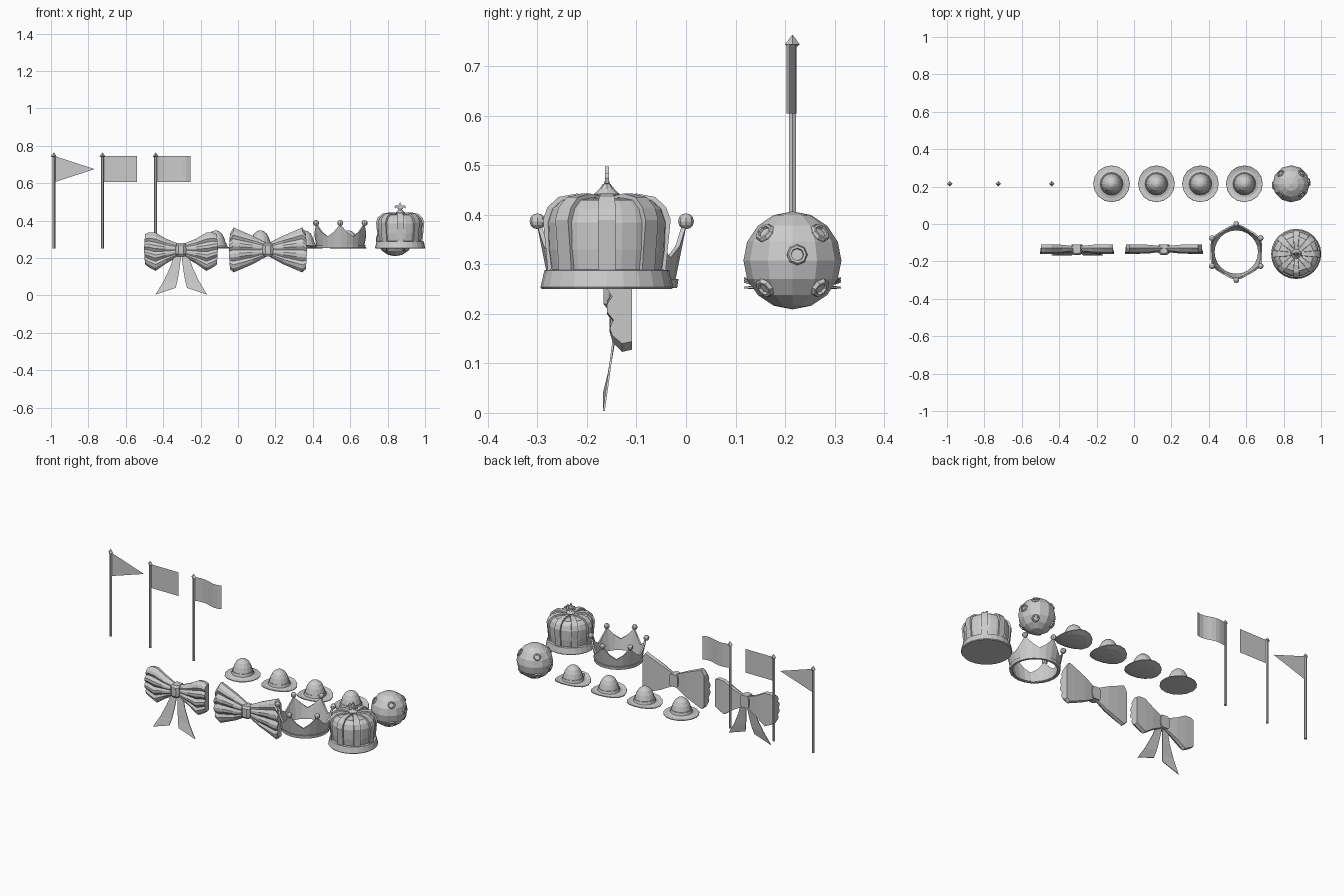
import bpy, bmesh, math
from mathutils import Vector
from math import sin, cos, pi, tau

if "Cube" in bpy.data.objects:
    bpy.data.objects.remove(bpy.data.objects["Cube"])


def mesh(name, verts, faces):
    me = bpy.data.meshes.new(name)
    me.from_pydata(verts, [], faces)
    bm = bmesh.new()
    bm.from_mesh(me)
    bmesh.ops.recalc_face_normals(bm, faces=bm.faces)
    bm.to_mesh(me)
    bm.free()
    ob = bpy.data.objects.new(name, me)
    bpy.context.collection.objects.link(ob)
    return ob


def loft(name, rings, cap=True):
    n = len(rings[0])
    verts = [p for r in rings for p in r]
    faces = [(i*n+j, i*n+(j+1) % n, (i+1)*n+(j+1) % n, (i+1)*n+j)
             for i in range(len(rings)-1) for j in range(n)]
    if cap:
        faces += [tuple(range(n)), tuple(range(len(verts)-n, len(verts)))]
    return mesh(name, verts, faces)


def lathe(name, profile, n, x, y, lift=0, rmax=1, phase=0):
    rings = []
    for r, z in profile:
        ring = []
        for k in range(n):
            a = tau*k/n + phase
            ring.append((x+r*cos(a), y+r*sin(a), z+lift*(r/rmax)**3*sin(a)**2))
        rings.append(ring)
    return loft(name, rings)


def ball(name, loc, r, seg=8, rings=6):
    bpy.ops.mesh.primitive_uv_sphere_add(segments=seg, ring_count=rings, radius=r, location=loc)
    bpy.context.object.name = name


# Flags: pole, finial and cloth
def flag(name, x, length, pennant=False, wave=0):
    y = 0.215
    lathe(name+"_pole", [(0.008, 0.25), (0.008, 0.745)], 6, x, y)
    lathe(name+"_finial", [(0.006, 0.738), (0.015, 0.744), (0.001, 0.763)], 4, x, y)
    n = 8 if wave else 1
    verts = []
    for i in range(n+1):
        t = i/n
        h = 0.07*(1-t)+0.001 if pennant else 0.07
        yy = y - wave*sin(t*tau*0.95)*(0.4+0.6*t)
        verts += [(x+length*t, yy, 0.675-h), (x+length*t, yy, 0.675+h)]
    mesh(name+"_cloth", verts, [(2*i, 2*i+2, 2*i+3, 2*i+1) for i in range(n)])


flag("pennant_flag", -0.985, 0.215, pennant=True)
flag("plain_flag", -0.725, 0.185)
flag("waving_flag", -0.44, 0.185, wave=-0.015)

# Brimmed hats with bands
for i, x in enumerate((-0.12, 0.12, 0.355, 0.59)):
    lift = (0, 0.012, 0.016, 0.02)[i]
    lathe(f"hat_{i+1}", [(0.03, 0.25), (0.07, 0.25), (0.098, 0.251), (0.097, 0.255),
                         (0.075, 0.257), (0.058, 0.263), (0.053, 0.285), (0.046, 0.308),
                         (0.034, 0.33), (0.018, 0.343), (0.004, 0.347)],
          16, x, 0.215, lift, 0.098)
    lathe(f"hat_band_{i+1}", [(0.056, 0.262), (0.061, 0.264), (0.057, 0.28), (0.05, 0.281)], 16, x, 0.215)
for s in (-1, 1):
    mesh("hat_ribbon", [(0.59, 0.158, 0.27), (0.59+s*0.03, 0.15, 0.28), (0.59+s*0.03, 0.15, 0.262)], [(0, 1, 2)])

# Studded ball
c = Vector((0.84, 0.215, 0.308))
ball("studded_ball", c, 0.099, 12, 8)
dirs = [(s, 0.1*s, 0.12*s) for s in (-1, 1)]
dirs += [(a, b, d) for a in (-1, 1) for b in (-1, 1) for d in (-1, 1)]
for d in dirs:
    d = Vector(d).normalized()
    ob = lathe("ball_stud", [(0.021, 0.088), (0.021, 0.097), (0.018, 0.102), (0.013, 0.102), (0.012, 0.096)], 8, 0, 0)
    ob.location = c
    ob.rotation_euler = d.to_track_quat('Z', 'Y').to_euler()


# Bows: pleated lobes and knot
def bow(name, cx, sections):
    cz, n = 0.245, 12
    for s in (-1, 1):
        rings = []
        for dx, top, bot in sections:
            u = dx/0.2
            ring = []
            for j in range(n+1):
                v = j/n
                edge = abs(2*v-1)
                y = -0.148 - 0.012*min(1, u*2) + 0.02*edge**3 + (0.011*min(u*2, 1) if j % 3 == 0 else 0)
                ring.append((cx+s*(dx+0.006*(1-edge)*u), y, cz+bot+(top-bot)*v))
            back = -0.12 + 0.011*min(1, u*2)
            ring += [(cx+s*dx, back, cz+top*0.96), (cx+s*dx, back, cz+bot*0.96)]
            rings.append(ring)
        loft(name+"_lobe", rings)
    knot = []
    for dz, w in ((-0.036, 0.02), (-0.025, 0.027), (0, 0.029), (0.025, 0.027), (0.036, 0.02)):
        f = -0.167 if abs(dz) < 0.03 else -0.158
        knot.append([(cx-w, -0.11, cz+dz), (cx-w, f+0.012, cz+dz), (cx-w*0.5, f, cz+dz),
                     (cx+w*0.5, f, cz+dz), (cx+w, f+0.012, cz+dz), (cx+w, -0.11, cz+dz)])
    loft(name+"_knot", knot)


bow("ribbon_bow", -0.305, [(0, 0.025, -0.03), (0.08, 0.058, -0.075), (0.135, 0.09, -0.114),
                           (0.17, 0.092, -0.096), (0.192, 0.082, -0.08)])
bow("bow_tie", 0.16, [(0, 0.033, -0.033), (0.08, 0.073, -0.078), (0.15, 0.103, -0.108),
                      (0.183, 0.118, -0.122), (0.203, 0.085, -0.105)])

# Ribbon tails
for s in (-1, 1):
    rings = []
    for a, b, za, zb, y in ((0.0, 0.035, 0.225, 0.22, -0.135), (0.01, 0.06, 0.14, 0.15, -0.148),
                            (0.02, 0.095, 0.08, 0.075, -0.158), (0.03, 0.138, 0.04, 0.004, -0.168)):
        rings.append([(-0.303+s*a, y, za), (-0.303+s*b, y, zb),
                      (-0.303+s*b, y+0.004, zb), (-0.303+s*a, y+0.004, za)])
    loft("ribbon_tail", rings)

# Open crown: flared ring with six points and balls
cx, cy, n = 0.547, -0.15, 24
rows = [[], [], [], []]
for k in range(n):
    a = tau*k/n + pi/2
    t = (1, 0.5, 0.22, 0.5)[k % 4] if k % 4 else 1
    z = 0.295 + 0.085*t
    for row, (r, h) in zip(rows, ((0.116, 0.255), (0.126, 0.255),
                                  (0.126+0.2*(z-0.255), z), (0.117+0.2*(z-0.255), z))):
        row.append((cx+r*cos(a), cy+r*sin(a), h))
loft("open_crown", rows+[rows[0]], cap=False)
lathe_rim = [[(cx+r*cos(tau*k/n), cy+r*sin(tau*k/n), z) for k in range(n)]
             for r, z in ((0.12, 0.252), (0.132, 0.252), (0.135, 0.27), (0.12, 0.27), (0.12, 0.252))]
loft("open_crown_rim", lathe_rim, cap=False)
for k in range(6):
    a = tau*k/6 + pi/2
    ball("open_crown_ball", (cx+0.15*cos(a), cy+0.15*sin(a), 0.387), 0.016)

# Royal crown: band, puffed lining, eight arches
cx, cy = 0.867, -0.16
lathe("royal_crown_band", [(0.131, 0.25), (0.134, 0.254), (0.126, 0.288), (0.11, 0.29)], 24, cx, cy)
lathe("royal_crown_lining", [(0.112, 0.28), (0.119, 0.33), (0.121, 0.385), (0.112, 0.412),
                             (0.092, 0.43), (0.06, 0.434), (0.02, 0.43)], 24, cx, cy)
path = [(0.119, 0.285), (0.123, 0.33), (0.129, 0.39), (0.12, 0.415), (0.098, 0.436), (0.06, 0.443), (0.012, 0.436)]
for k in range(8):
    a = tau*k/8
    rd, td = Vector((cos(a), sin(a), 0)), Vector((-sin(a), cos(a), 0))
    rings = []
    for r, z in path:
        w = 0.006 + 0.012*min(1, r/0.12)
        o = Vector((cx, cy, z))
        rings.append([o+rd*(r-0.014)-td*w+Vector((0, 0, -0.008)), o+rd*r-td*w,
                      o+rd*r+td*w, o+rd*(r-0.014)+td*w+Vector((0, 0, -0.008))])
    loft("royal_crown_arch", rings)

# Lily finial on the royal crown
lathe("finial_base", [(0.022, 0.432), (0.026, 0.442), (0.015, 0.452), (0.008, 0.462)], 8, cx, cy)


def plate(name, pts, half):
    loft(name, [[(cx+x, cy+s*half, z) for x, z in pts] for s in (-1, 1)])


plate("finial_petal", [(-0.004, 0.455), (0.004, 0.455), (0.01, 0.478), (0, 0.498), (-0.01, 0.478)], 0.004)
plate("finial_bar", [(-0.014, 0.462), (0.014, 0.462), (0.014, 0.467), (-0.014, 0.467)], 0.006)
for s in (-1, 1):
    plate("finial_curl", [(s*0.004, 0.464), (s*0.013, 0.481), (s*0.023, 0.483), (s*0.03, 0.474),
                          (s*0.027, 0.463), (s*0.021, 0.471), (s*0.014, 0.469)], 0.004)
